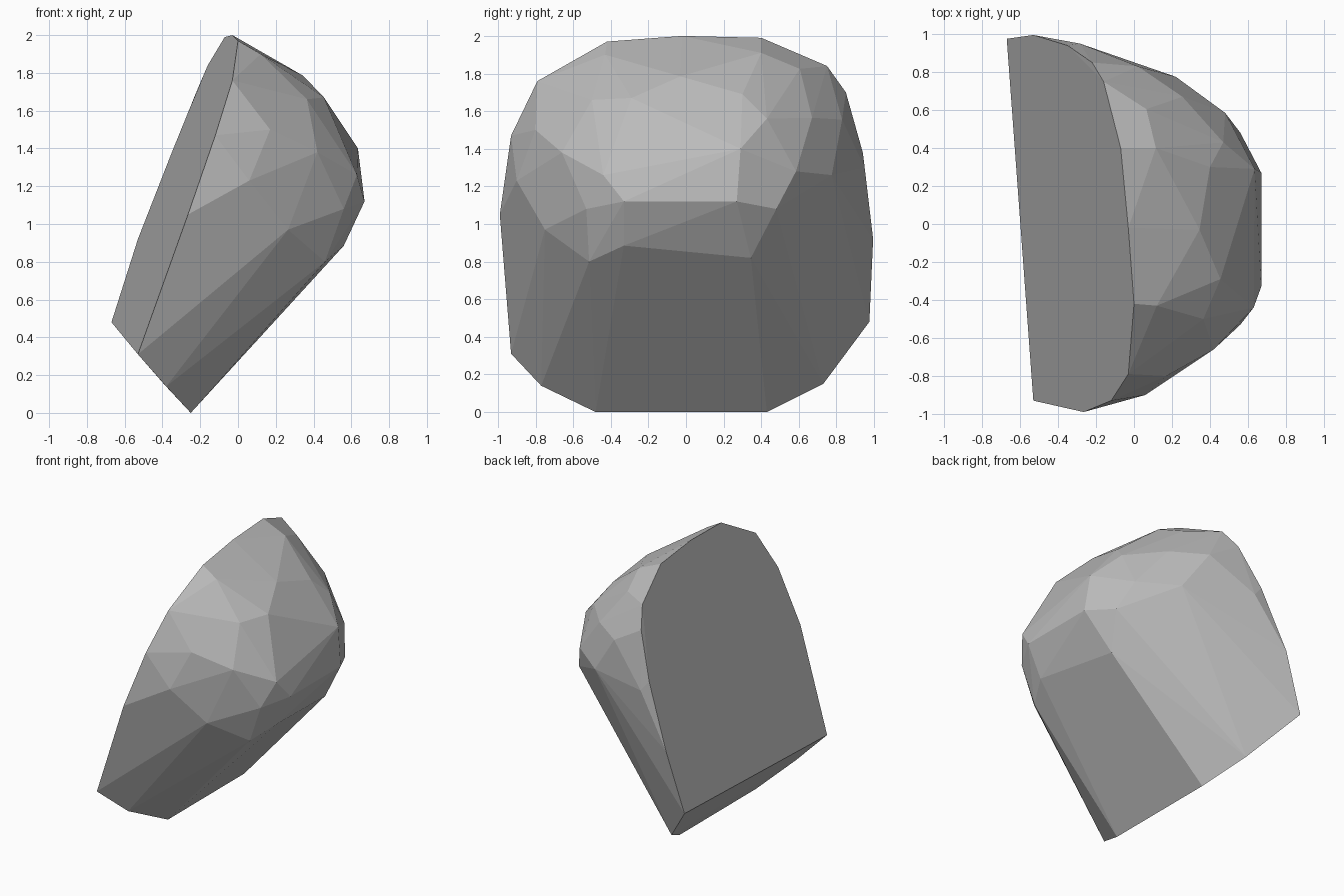
import bpy, bmesh, math

# corners of the slanted foot cut
foot = [(-.53, -.93, .31), (-.38, -.77, .14), (-.25, -.48, 0), (-.25, .43, 0),
        (-.39, .73, .15), (-.67, .975, .48)]
# rim of the large flat back, front side to rear side
rim = [(-.265, -.99, 1.05), (-.12, -.93, 1.47), (-.03, -.79, 1.76), (0, -.42, 1.97),
       (-.03, -.02, 2), (-.07, .40, 1.99), (-.16, .75, 1.84), (-.22, .85, 1.70),
       (-.35, .94, 1.38), (-.53, .995, .92)]
# lower belly ring
belly = [(.265, -.75, .97), (.46, -.515, .80), (.56, -.33, .885), (.49, .345, .82),
         (.56, -.53, 1.08), (.67, -.33, 1.12), (.67, .27, 1.12), (.56, .48, 1.08)]
# rounded shoulder and crown facets
shoulder = [(.06, -.90, 1.23), (.42, -.66, 1.38), (.63, -.44, 1.26), (.635, .29, 1.40),
            (.48, .585, 1.28), (.22, .775, 1.26), (-.285, .95, 1.3), (.17, -.80, 1.50),
            (.47, .43, 1.56), (.255, .67, 1.565), (.02, .83, 1.555)]
crown = [(.365, -.50, 1.66), (.455, -.29, 1.67), (.40, .30, 1.69), (.12, -.43, 1.90),
         (.345, -.03, 1.785), (.115, .40, 1.91), (.065, .605, 1.825)]

# faceted boulder: hull around all corners
bm = bmesh.new()
for p in foot + rim + belly + shoulder + crown:
    bm.verts.new(p)
res = bmesh.ops.convex_hull(bm, input=bm.verts[:])
loose = [v for v in bm.verts if not v.link_faces]
bmesh.ops.delete(bm, geom=loose, context='VERTS')
bmesh.ops.dissolve_limit(bm, angle_limit=math.radians(2),
                         verts=bm.verts[:], edges=bm.edges[:])
bmesh.ops.recalc_face_normals(bm, faces=bm.faces[:])
mesh = bpy.data.meshes.new("boulder")
bm.to_mesh(mesh)
bm.free()

stone = bpy.data.materials.new("stone grey")
stone.diffuse_color = (.5, .5, .5, 1)
mesh.materials.append(stone)
bpy.context.collection.objects.link(bpy.data.objects.new("boulder", mesh))
